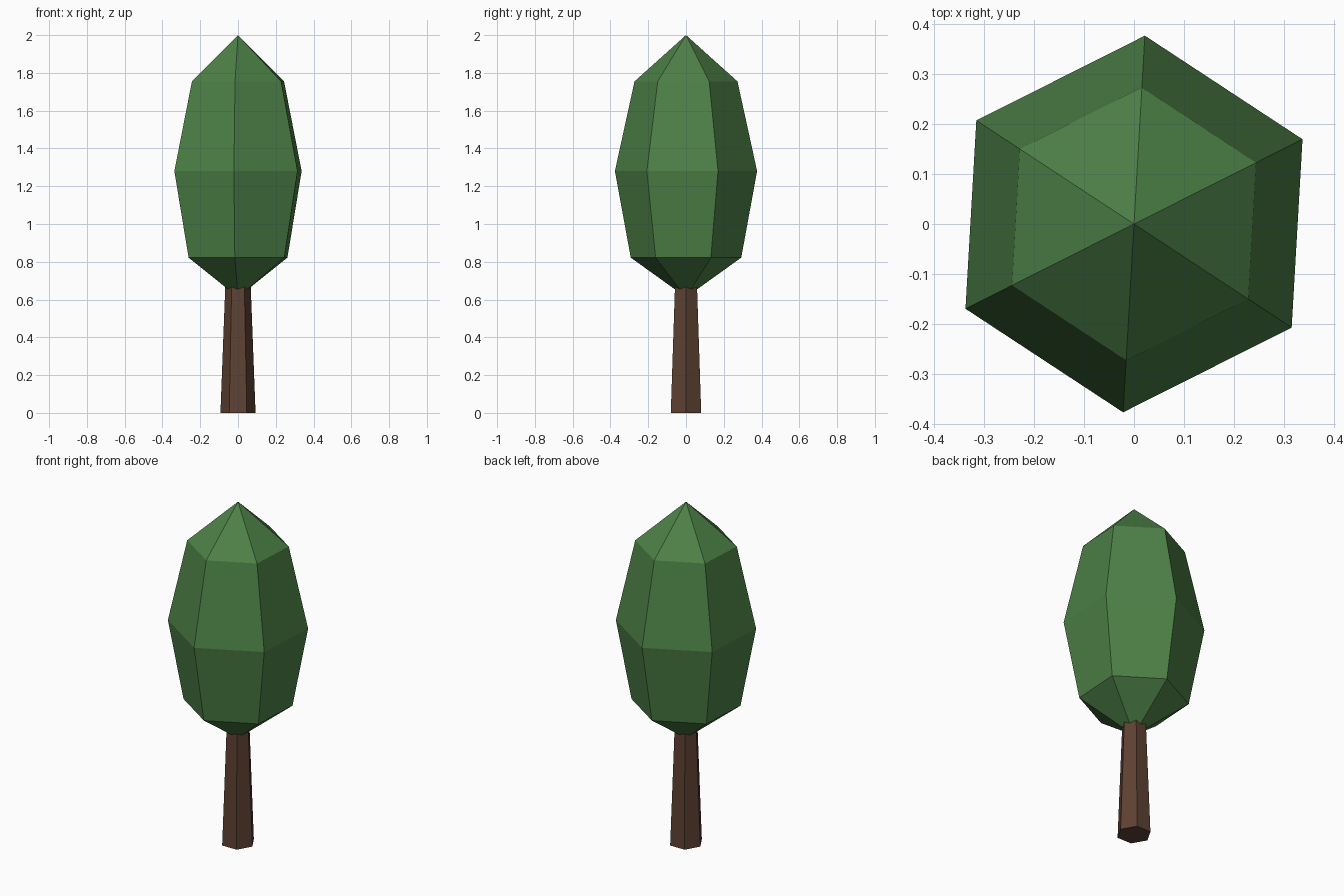
import bpy
import math

if "Cube" in bpy.data.objects:
    bpy.data.objects.remove(bpy.data.objects["Cube"])


def material(name, color):
    mat = bpy.data.materials.new(name)
    mat.diffuse_color = (*color, 1.0)
    mat.use_nodes = True
    mat.node_tree.nodes["Principled BSDF"].inputs["Base Color"].default_value = mat.diffuse_color
    return mat


def hex_loft(name, rings, turn, mat, tip=None):
    """Stack six-sided rings of (radius, z), closed by a cap or a pointed tip."""
    n = 6
    verts = [(r * math.cos(turn + math.tau * i / n), r * math.sin(turn + math.tau * i / n), z)
             for r, z in rings for i in range(n)]
    faces = [tuple(reversed(range(n)))]
    for k in range(len(rings) - 1):
        for i in range(n):
            a, b = k * n + i, k * n + (i + 1) % n
            faces.append((a, b, b + n, a + n))
    top = [(len(rings) - 1) * n + i for i in range(n)]
    if tip is None:
        faces.append(tuple(top))
    else:
        verts.append((0, 0, tip))
        faces += [(top[i], top[(i + 1) % n], len(verts) - 1) for i in range(n)]
    mesh = bpy.data.meshes.new(name)
    mesh.from_pydata(verts, [], faces)
    mesh.materials.append(mat)
    obj = bpy.data.objects.new(name, mesh)
    bpy.context.collection.objects.link(obj)
    return obj


leaf_green = material("leaf_green", (0.074, 0.218, 0.062))
bark_brown = material("bark_brown", (0.110, 0.053, 0.032))

# Tapered trunk, reaching slightly into the crown
hex_loft("trunk", [(0.093, 0.0), (0.067, 0.68)], 0.0, bark_brown)

# Faceted crown with a pointed top
hex_loft("crown", [(0.06, 0.655), (0.293, 0.822), (0.377, 1.28), (0.273, 1.755)],
         math.radians(26.7), leaf_green, tip=2.0)
